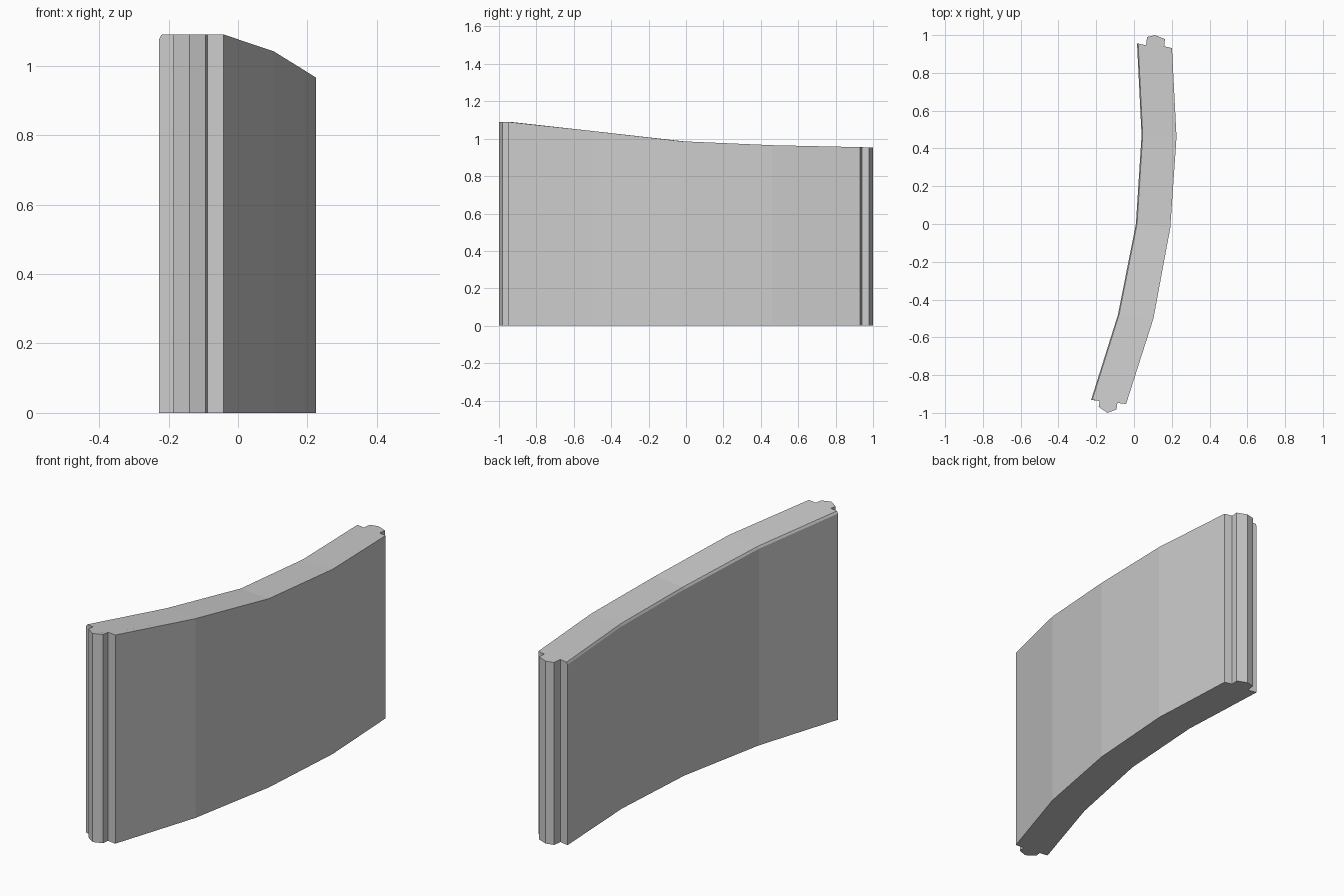
import bpy, bmesh

if "Cube" in bpy.data.objects:
    bpy.data.objects.remove(bpy.data.objects["Cube"])

# Plan outline of the curved wall panel: two sides and two tongued ends
left = [(0.016, 0.955), (0.04, 0.47), (0.01, 0.0), (-0.085, -0.48), (-0.227, -0.931)]
right = [(-0.042, -0.953), (0.103, -0.50), (0.192, -0.02), (0.225, 0.46), (0.201, 0.931)]
front_tongue = [(-0.182, -0.937), (-0.187, -0.968), (-0.14, -1.0), (-0.093, -0.982), (-0.088, -0.947)]
back_tongue = [(0.16, 0.941), (0.164, 0.979), (0.112, 1.0), (0.069, 0.99), (0.064, 0.946)]
outline = left + front_tongue + right + back_tongue

# Height of the sloping top along the length of the wall
profile = [(-1.01, 1.09), (-0.94, 1.09), (-0.49, 1.04), (-0.01, 0.985), (0.465, 0.965), (1.01, 0.953)]


def top_z(y):
    for (y0, z0), (y1, z1) in zip(profile, profile[1:]):
        if y <= y1:
            return z0 + (z1 - z0) * (y - y0) / (y1 - y0)
    return profile[-1][1]


bm = bmesh.new()

# One column of vertices per outline point; the left side has a tiny top chamfer
columns = []
for i, (x, y) in enumerate(outline):
    z = top_z(y)
    points = [(x, y, 0), (x, y, z)]
    if i < len(left):
        points = [(x, y, 0), (x, y, z - 0.012), (x + 0.006, y, z)]
    columns.append([bm.verts.new(p) for p in points])

# Side walls
for a, b in zip(columns, columns[1:] + columns[:1]):
    if len(a) == len(b):
        for k in range(len(a) - 1):
            bm.faces.new((a[k], b[k], b[k + 1], a[k + 1]))
    else:
        bm.faces.new(a + b[::-1])

# Top and bottom, split at each bend, with the tongues in the end cells
n, t = len(left), len(front_tongue)
r = n + t
cells = [[i, i + 1, r + n - 2 - i, r + n - 1 - i] for i in range(n - 1)]
cells[-1] = list(range(n - 2, r + 2))
cells[0] += list(range(r + n, r + n + t))
for cell in cells:
    bm.faces.new([columns[i][-1] for i in cell])
    bm.faces.new([columns[i][0] for i in reversed(cell)])

bmesh.ops.recalc_face_normals(bm, faces=bm.faces)
mesh = bpy.data.meshes.new("curved_wall_panel")
bm.to_mesh(mesh)
bm.free()
bpy.context.collection.objects.link(bpy.data.objects.new("curved_wall_panel", mesh))
